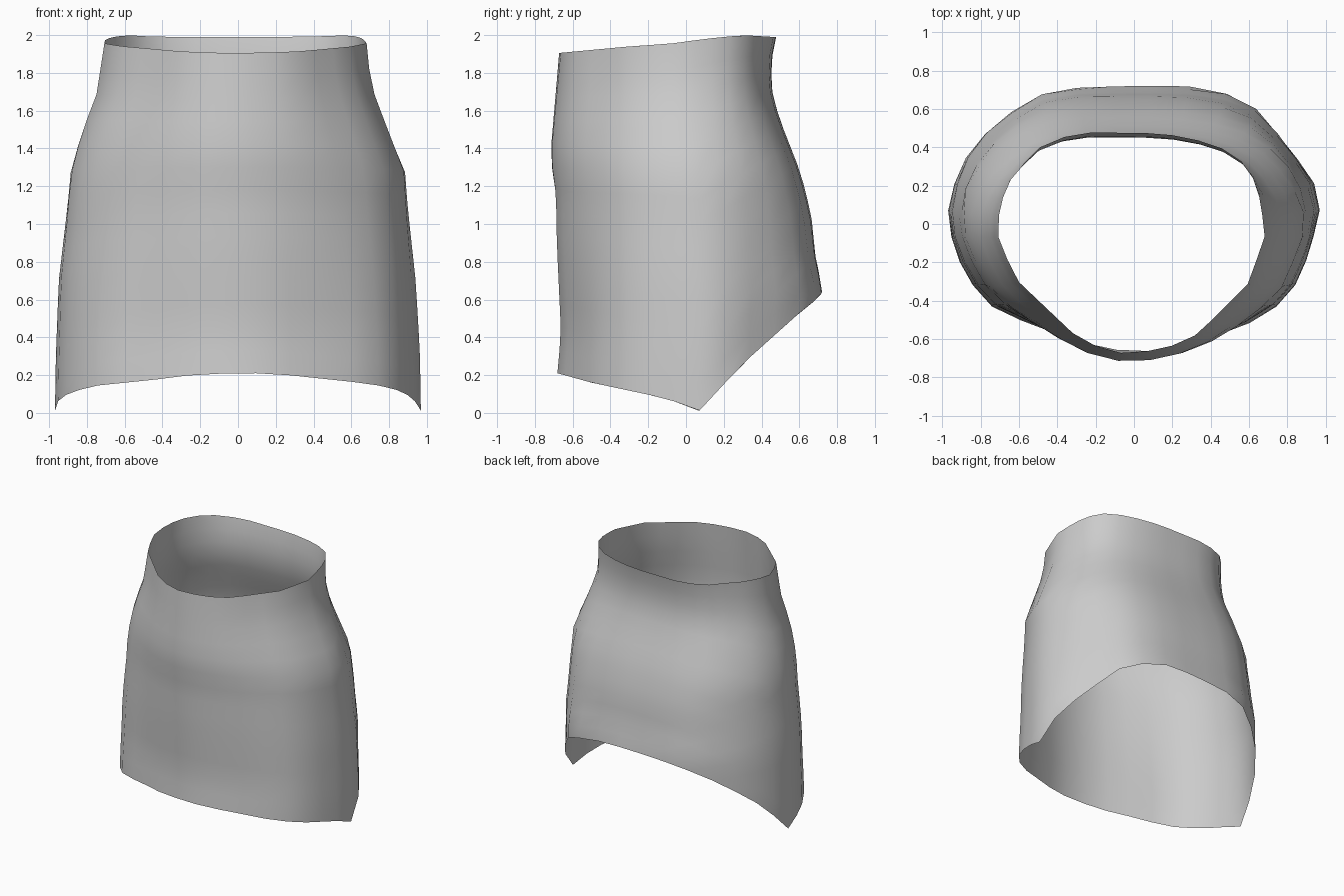
import bpy, bmesh
from math import sin, cos, pi, atan2

if "Cube" in bpy.data.objects:
    bpy.data.objects.remove(bpy.data.objects["Cube"])

# Outlines: (height, offset) for front, back, left and right
FRONT = [(0.2, 0.685), (0.42, 0.665), (0.9, 0.69), (1.15, 0.695), (1.36, 0.725), (1.9, 0.675)]
BACK = [(0.6, 0.715), (0.66, 0.725), (0.8, 0.69), (1.05, 0.665), (1.27, 0.61),
        (1.55, 0.50), (1.68, 0.46), (1.85, 0.45), (2.0, 0.48)]
RIGHT = [(0, 0.97), (0.3, 0.965), (0.7, 0.945), (1.1, 0.905), (1.27, 0.895),
         (1.5, 0.80), (1.74, 0.705), (1.97, 0.68)]
LEFT = [(0, 0.975), (0.3, 0.97), (0.7, 0.955), (1.13, 0.905), (1.22, 0.915),
        (1.3, 0.88), (1.47, 0.84), (1.68, 0.755), (1.95, 0.71)]
# Hem and waist: (y, height)
HEM = [(-0.68, 0.21), (-0.5, 0.16), (-0.1, 0.075), (0.07, 0.01), (0.3, 0.26),
       (0.6, 0.53), (0.7, 0.61), (0.73, 0.66)]
WAIST = [(-0.675, 1.905), (-0.3, 1.94), (-0.08, 1.955), (0.1, 1.98), (0.3, 2.0), (0.47, 1.99)]
# Cross-sections near the hem and at the waist
LOW = [(0.97, 0.08), (0.94, 0.22), (0.82, 0.39), (0.6, 0.66), (0.34, 0.715), (0, 0.715),
       (-0.44, 0.70), (-0.73, 0.53), (-0.87, 0.37), (-0.96, 0.16), (-0.975, 0.01),
       (-0.92, -0.19), (-0.83, -0.36), (-0.72, -0.48), (-0.42, -0.6), (-0.28, -0.67),
       (-0.13, -0.71), (0.08, -0.725), (0.26, -0.685), (0.47, -0.6), (0.67, -0.52),
       (0.82, -0.39), (0.9, -0.2), (0.945, -0.04)]
TOP = [(0.68, -0.07), (0.66, 0.12), (0.6, 0.3), (0.42, 0.42), (0.15, 0.475), (-0.3, 0.48),
       (-0.48, 0.41), (-0.63, 0.26), (-0.7, 0.1), (-0.71, -0.06), (-0.62, -0.28),
       (-0.3, -0.58), (-0.16, -0.65), (-0.05, -0.67), (0.15, -0.65), (0.33, -0.57), (0.59, -0.31)]
SEGS, ROWS = 32, 14


def lerp(table, t):
    if t <= table[0][0]:
        return table[0][1]
    for (a, p), (b, q) in zip(table, table[1:]):
        if t <= b:
            return p + (q - p) * (t - a) / (b - a)
    return table[-1][1]


def unit_ring(points):
    """Scale an outline to unit extents and return x and y tables by angle."""
    r, l = max(p[0] for p in points), -min(p[0] for p in points)
    b, f = max(p[1] for p in points), -min(p[1] for p in points)
    ring = []
    for x, y in points:
        x, y = x / (r if x > 0 else l), y / (b if y > 0 else f)
        ring.append((atan2(y, x) % (2 * pi), x, y))
    ring.sort()
    a, z = ring[0], ring[-1]
    ring = [(z[0] - 2 * pi, *z[1:])] + ring + [(a[0] + 2 * pi, *a[1:])]
    return [(t, x) for t, x, y in ring], [(t, y) for t, x, y in ring]


LOW_X, LOW_Y = unit_ring(LOW)
TOP_X, TOP_Y = unit_ring(TOP)


def section(ang, z):
    """Point of the blended cross-section at a given height."""
    k = min(1, max(0, (z - 0.4) / 1.5))
    x = lerp(LOW_X, ang) * (1 - k) + lerp(TOP_X, ang) * k
    y = lerp(LOW_Y, ang) * (1 - k) + lerp(TOP_Y, ang) * k
    return x * lerp(RIGHT if x > 0 else LEFT, z), y * lerp(BACK if y > 0 else FRONT, z)


def edge_height(ang, table, z):
    for _ in range(8):
        z = 0.5 * z + 0.5 * lerp(table, section(ang, z)[1])
    return z


# Open garment tube lofted between the sloping hem and waist
bm = bmesh.new()
cols = []
for i in range(SEGS):
    ang = (2 * pi * i / SEGS + 0.1) % (2 * pi)
    lo, hi = edge_height(ang, HEM, 0.2), edge_height(ang, WAIST, 1.95)
    col = []
    for j in range(ROWS + 1):
        z = lo + (hi - lo) * j / ROWS
        col.append(bm.verts.new((*section(ang, z), z)))
    cols.append(col)
for i in range(SEGS):
    p, q = cols[i], cols[(i + 1) % SEGS]
    for j in range(ROWS):
        bm.faces.new((p[j], q[j], q[j + 1], p[j + 1])).smooth = True

mesh = bpy.data.meshes.new("skirt")
bm.to_mesh(mesh)
bm.free()
skirt = bpy.data.objects.new("skirt", mesh)
bpy.context.collection.objects.link(skirt)
